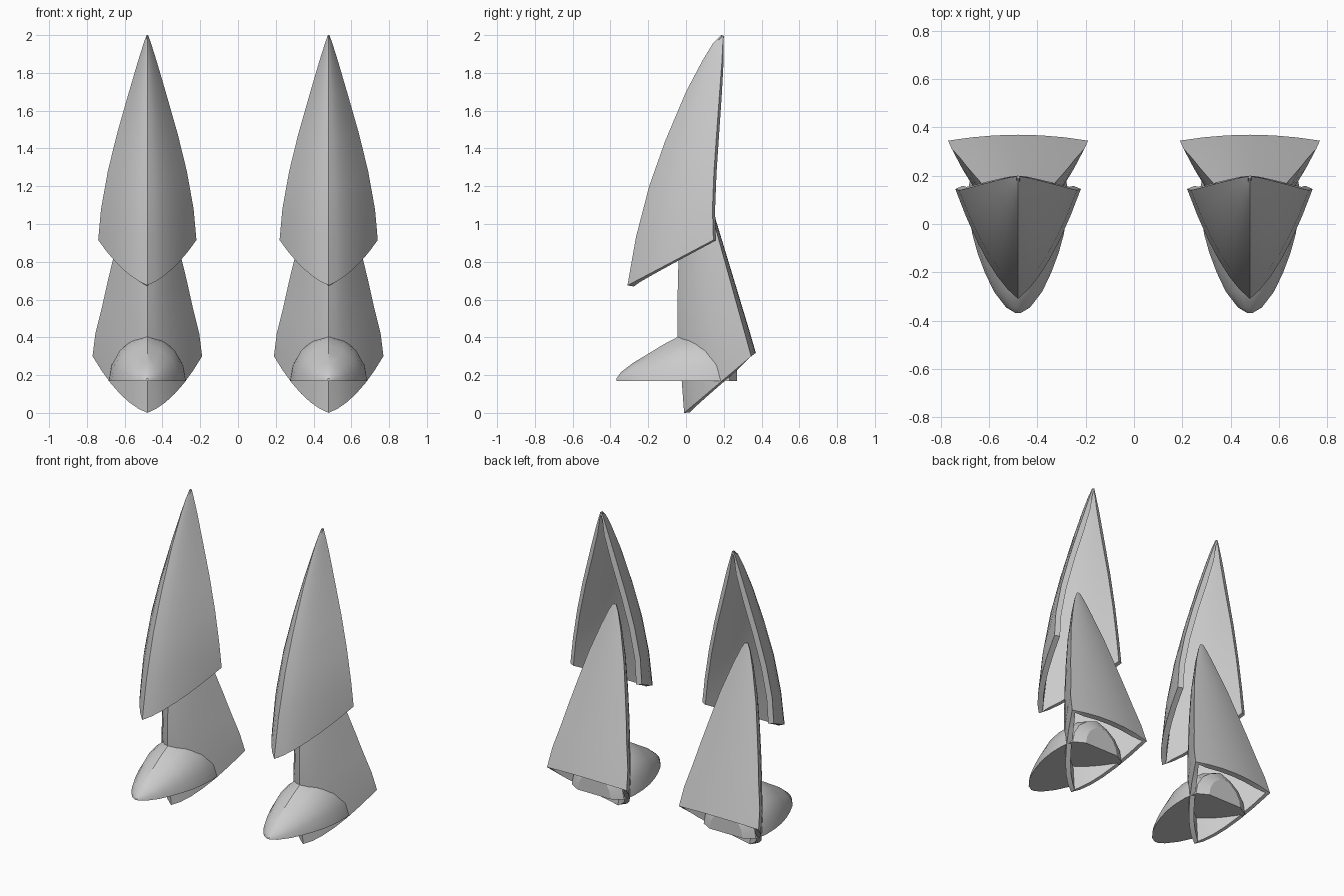
import bpy
import bmesh
import math

if "Cube" in bpy.data.objects:
    bpy.data.objects.remove(bpy.data.objects["Cube"])

LEG_X = 0.48   # distance of each leg from the centre
N = 6          # columns per side of a shell


def finish(name, rows, closed, caps, weights=None, thickness=0.0):
    """Skin a list of point rows, thicken it, mirror it to the other leg."""
    bm = bmesh.new()
    vs = [[bm.verts.new((x + LEG_X, y, z)) for x, y, z in row] for row in rows]
    n = len(rows[0])
    for a, b in zip(vs, vs[1:]):
        for i in range(n if closed else n - 1):
            j = (i + 1) % n
            bm.faces.new((a[i], a[j], b[j], b[i]))
    for c in caps:
        bm.faces.new(vs[c] if c else vs[c][::-1])
    mesh = bpy.data.meshes.new(name)
    bm.to_mesh(mesh)
    bm.free()
    ob = bpy.data.objects.new(name, mesh)
    bpy.context.collection.objects.link(ob)
    if thickness:
        group = ob.vertex_groups.new(name="wall")
        for r, w in enumerate(weights):
            group.add(list(range(r * n, r * n + n)), w, 'REPLACE')
        sol = ob.modifiers.new("wall", 'SOLIDIFY')
        sol.thickness, sol.offset = thickness, -1
        sol.vertex_group = group.name
    mir = ob.modifiers.new("other_leg", 'MIRROR')
    helper_free_merge = False
    mir.use_mirror_merge = helper_free_merge
    bpy.ops.object.select_all(action='DESELECT')
    ob.select_set(True)
    bpy.context.view_layer.objects.active = ob
    bpy.ops.object.convert(target='MESH')
    bpy.ops.object.shade_smooth_by_angle(angle=math.radians(30))
    return ob


def v_row(yr, zr, w, ye, ze, bulge):
    """V-shaped row: left edge, front ridge, right edge, sides bowed outward."""
    row = []
    for i in range(-N, N + 1):
        s = abs(i) / N
        y = yr + (ye - yr) * s - bulge * w * 4 * s * (1 - s)
        row.append((w * i / N, y, zr + (ze - zr) * (y - yr) / (ye - yr)))
    return row


# Upper plate: open-backed pointed shell (ridge y, ridge z, half width, edge y, edge z)
upper = [(-.31, .675, .26, .145, .915), (-.265, .93, .245, .14, 1.08),
         (-.195, 1.2, .209, .148, 1.28), (-.11, 1.44, .16, .162, 1.48),
         (0, 1.7, .097, .178, 1.7), (.09, 1.87, .05, .19, 1.86),
         (.145, 1.96, .02, .195, 1.955), (.185, 2.0, .005, .198, 1.998)]
finish("upper_plate", [v_row(*r, .25) for r in upper], False, [],
       [max(.3, min(1, r[2] / .06)) for r in upper], .034)

# Lower shell: hollow triangular tube with a gently bowed back plate
lower = [(-.01, 0, .29, .345, .3), (-.025, .2, .275, .312, .42),
         (-.045, .4, .24, .273, .56), (-.045, .6, .209, .234, .70),
         (-.04, .8, .175, .195, .84), (-.025, 1.0, .13, .145, 1.02),
         (.005, 1.2, .072, .095, 1.2), (.03, 1.3, .034, .068, 1.3),
         (.042, 1.34, .012, .058, 1.34)]
rows = []
for r in lower:
    row = v_row(*r, .2)
    w, ye, ze = r[2:]
    for i in range(1, N):
        u = 1 - 2 * i / N
        row.append((w * u, ye + .085 * w * (1 - u * u), ze + .06 * w * (1 - u * u)))
    rows.append(row)
finish("lower_shell", rows, True, [-1], [min(1, r[2] / .12) for r in lower], .03)

# Foot: solid ridged half dome (y, half width, height)
foot = [(-.368, .012, .012), (-.345, .05, .045), (-.28, .1, .095), (-.2, .138, .143),
        (-.12, .168, .192), (-.04, .19, .234), (.05, .203, .25), (.15, .205, .245),
        (.23, .19, .21), (.27, .12, .15)]
arch = [(1, 0), (.93, .33), (.72, .64), (.4, .86), (0, 1)]
arch += [(-x, z) for x, z in arch[-2::-1]]
finish("foot", [[(-w * x, y, .17 + h * z) for x, z in arch][::-1] for y, w, h in foot][::-1],
       True, [0, -1])
